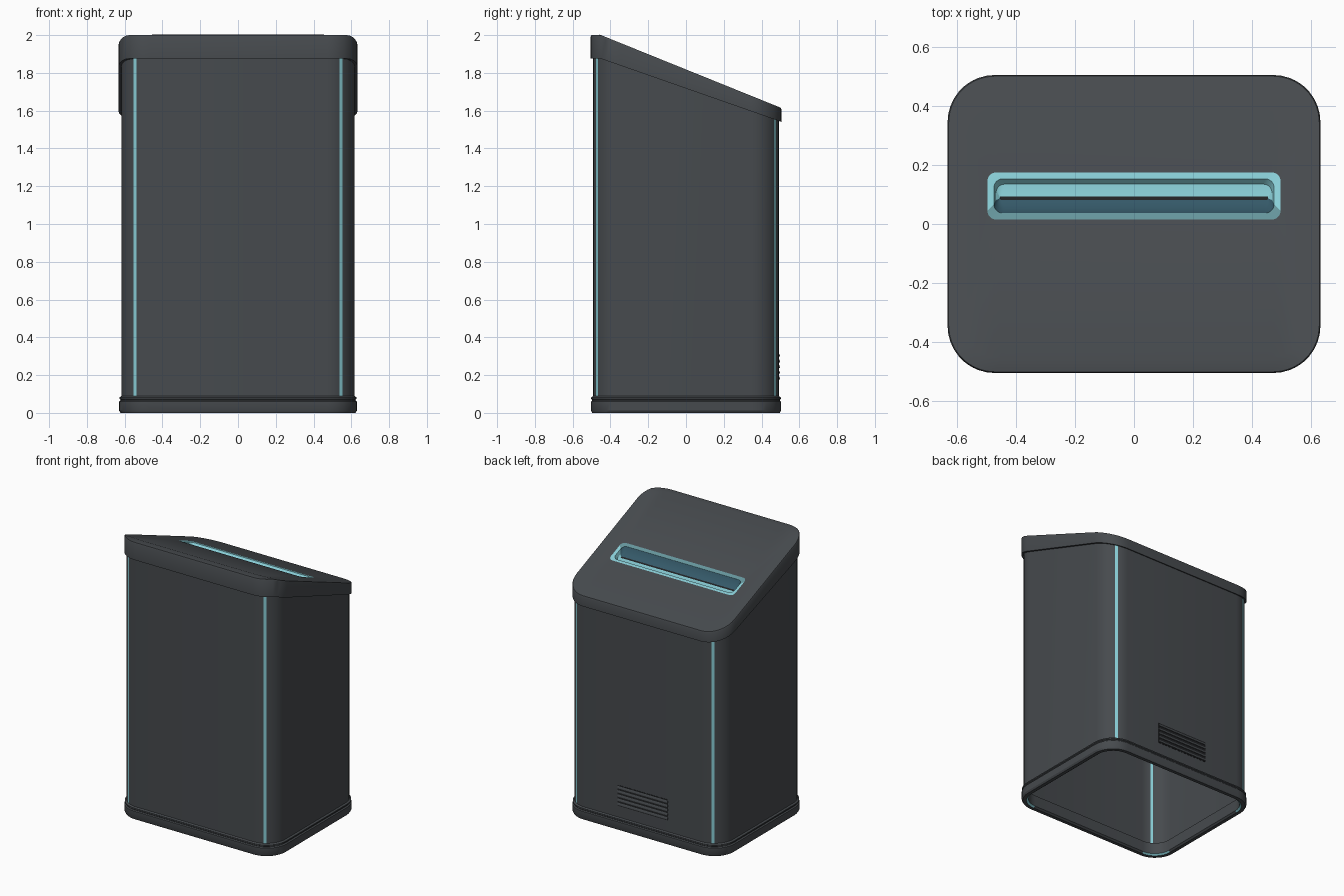
import bpy
import bmesh
import math

cube = bpy.data.objects.get("Cube")
if cube:
    bpy.data.objects.remove(cube, do_unlink=True)

# Corner facets in degrees; the narrow one carries the light strip
ANGLES = [0, 10, 20, 30, 40, 50, 55.5, 62.5, 70, 80, 90]
STRIP = 6
N = len(ANGLES) - 1


def material(name, rgb):
    mat = bpy.data.materials.new(name)
    mat.use_nodes = True
    mat.diffuse_color = (*rgb, 1)
    bsdf = mat.node_tree.nodes["Principled BSDF"]
    bsdf.inputs["Base Color"].default_value = (*rgb, 1)
    bsdf.inputs["Roughness"].default_value = 0.6
    return mat


MATS = [
    material("charcoal", (0.062, 0.069, 0.076)),
    material("pale_cyan", (0.25, 0.62, 0.68)),
    material("muted_teal", (0.13, 0.3, 0.33)),
    material("deep_teal", (0.035, 0.1, 0.14)),
    material("near_black", (0.015, 0.016, 0.018)),
]
GREY, CYAN, MUTED, TEAL, BLACK = range(5)


def loop(hx, hy, r, z, cy=0.0):
    """Rounded rectangle; z is a height or a function of y."""
    pts = []
    for q, (sx, sy) in enumerate([(1, 1), (-1, 1), (-1, -1), (1, -1)]):
        turn = ANGLES if q % 2 == 0 else [90 - a for a in reversed(ANGLES)]
        for deg in turn:
            a = math.radians(90 * q + deg)
            x = sx * (hx - r) + r * math.cos(a)
            y = cy + sy * (hy - r) + r * math.sin(a)
            pts.append((x, y, z(y) if callable(z) else z))
    return pts


def finish(name, bm):
    bmesh.ops.recalc_face_normals(bm, faces=bm.faces)
    mesh = bpy.data.meshes.new(name)
    bm.to_mesh(mesh)
    bm.free()
    for mat in MATS:
        mesh.materials.append(mat)
    obj = bpy.data.objects.new(name, mesh)
    bpy.context.collection.objects.link(obj)
    bpy.ops.object.select_all(action="DESELECT")
    obj.select_set(True)
    bpy.context.view_layer.objects.active = obj
    bpy.ops.object.shade_smooth_by_angle(angle=math.radians(30))


def skin(loops, colour, closed=False):
    """Skin a stack of loops; colour(band, corner, step, y) picks a material."""
    bm = bmesh.new()
    rings = [[bm.verts.new(p) for p in pts] for pts in loops]
    count = len(rings[0])
    for b in range(len(rings) if closed else len(rings) - 1):
        low, high = rings[b], rings[(b + 1) % len(rings)]
        for k in range(count):
            m = (k + 1) % count
            face = bm.faces.new((low[k], low[m], high[m], high[k]))
            corner, step = divmod(k, N + 1)
            y = face.calc_center_median().y
            face.material_index = colour(b, corner, step, y)
    return bm, rings


def slope(y):
    return 2.0 - 0.404 * (y + 0.45)


def lid_top(y):
    return min(2.0, slope(y))


def lid_side(y):
    return lid_top(y) - 0.008


def lid_bottom(y):
    return min(1.875, 1.875 - 0.35 * (y + 0.45))


def body_top(y):
    return lid_bottom(y) + 0.03


def below(depth):
    return lambda y: slope(y) - depth


# Hollow body with light strips set into its mirrored corners
def body_colour(band, corner, step, y):
    strip = STRIP if corner % 2 == 0 else N - 1 - STRIP
    return CYAN if step == strip else GREY


bm, _ = skin([
    loop(0.617, 0.492, 0.148, 0.05),
    loop(0.617, 0.492, 0.148, body_top),
    loop(0.602, 0.477, 0.133, body_top),
    loop(0.602, 0.477, 0.133, 0.05),
], body_colour, closed=True)
finish("body_shell", bm)


# Base ring with a narrow groove and small lights under its corners
def base_colour(band, corner, step, y):
    return CYAN if band == 0 and step < N else GREY


bm, _ = skin([
    loop(0.586, 0.461, 0.12, 0.01),
    loop(0.598, 0.473, 0.13, 0.0),
    loop(0.622, 0.497, 0.15, 0.0),
    loop(0.63, 0.503, 0.158, 0.012),
    loop(0.63, 0.503, 0.158, 0.06),
    loop(0.622, 0.497, 0.152, 0.066),
    loop(0.622, 0.497, 0.152, 0.07),
    loop(0.628, 0.502, 0.156, 0.074),
    loop(0.628, 0.502, 0.156, 0.082),
    loop(0.615, 0.49, 0.146, 0.09),
    loop(0.586, 0.461, 0.12, 0.09),
], base_colour, closed=True)
finish("base_ring", bm)

# Sloping lid with a recessed slot, lit on its back half
FRONT = [GREY] * 5 + [MUTED, TEAL, TEAL]
BACK = [GREY] * 5 + [CYAN, CYAN, CYAN]


def lid_colour(band, corner, step, y):
    return (BACK if y > 0.085 else FRONT)[band]


bm, rings = skin([
    loop(0.6, 0.475, 0.12, lid_bottom),
    loop(0.632, 0.505, 0.16, lid_bottom),
    loop(0.632, 0.505, 0.16, lid_side),
    loop(0.628, 0.501, 0.156, lid_top),
    loop(0.582, 0.455, 0.13, below(0)),
    loop(0.497, 0.08, 0.03, below(0), 0.095),
    loop(0.475, 0.058, 0.03, below(0.004), 0.095),
    loop(0.468, 0.042, 0.03, below(0.03), 0.093),
    loop(0.455, 0.006, 0.005, below(0.042), 0.088),
], lid_colour)
bm.faces.new(rings[0])
bm.faces.new(rings[-1]).material_index = BLACK
finish("lid", bm)

# Small indicator light on the crest of the lid
bm = bmesh.new()
bmesh.ops.create_cone(bm, cap_ends=True, segments=20, radius1=1, radius2=1, depth=1)
for v in bm.verts:
    v.co = (-0.108 + v.co.x * 0.045, -0.484 + v.co.y * 0.012, 1.999 + v.co.z * 0.002)
for f in bm.faces:
    f.material_index = CYAN
finish("lid_indicator", bm)

# Vent on the back: dark plate with shallow louvres
bm = bmesh.new()
bmesh.ops.create_cube(bm, size=1)
for v in bm.verts:
    v.co = (v.co.x * 0.4, 0.491 + v.co.y * 0.005, 0.245 + v.co.z * 0.15)
for f in bm.faces:
    f.material_index = BLACK
finish("vent_plate", bm)

bm = bmesh.new()
for n in range(5):
    z = 0.178 + n * 0.03
    profile = [(0.49, z), (0.498, z), (0.498, z + 0.005), (0.492, z + 0.018)]
    ends = [[bm.verts.new((x, *p)) for p in profile] for x in (-0.2, 0.2)]
    for k in range(4):
        m = (k + 1) % 4
        bm.faces.new((ends[0][k], ends[0][m], ends[1][m], ends[1][k]))
    for end in ends:
        bm.faces.new(end)
finish("vent_louvres", bm)
